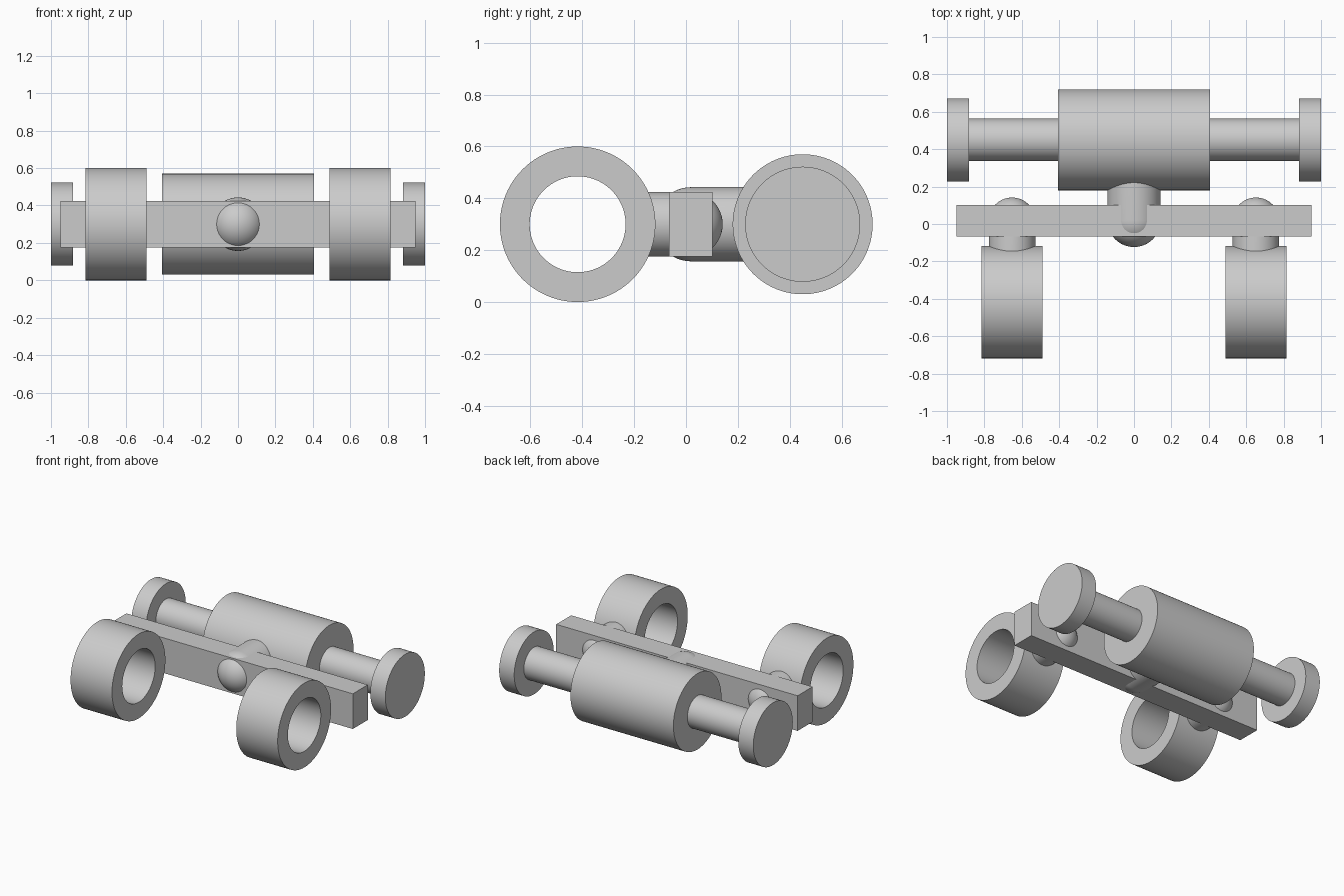
import bpy, bmesh, math
from mathutils import Vector

if "Cube" in bpy.data.objects:
    bpy.data.objects.remove(bpy.data.objects["Cube"])

grey = bpy.data.materials.new("plain grey")
grey.diffuse_color = (0.6, 0.6, 0.6, 1)
grey.use_nodes = True
grey.node_tree.nodes["Principled BSDF"].inputs["Base Color"].default_value = grey.diffuse_color
Z = 0.30  # height of every axis


def finish(name, bm):
    bmesh.ops.remove_doubles(bm, verts=bm.verts, dist=1e-5)
    bmesh.ops.recalc_face_normals(bm, faces=bm.faces)
    mesh = bpy.data.meshes.new(name)
    bm.to_mesh(mesh)
    bm.free()
    mesh.materials.append(grey)
    ob = bpy.data.objects.new(name, mesh)
    bpy.context.collection.objects.link(ob)
    bpy.context.view_layer.objects.active = ob
    ob.select_set(True)
    bpy.ops.object.shade_smooth_by_angle(angle=math.radians(35))
    ob.select_set(False)
    return ob


def lathe(name, profile, axis, origin, closed=False, steps=96):
    """Spin (distance along axis, radius) points about the x or y axis."""
    bm = bmesh.new()
    along = Vector((1, 0, 0)) if axis == "x" else Vector((0, 1, 0))
    up = Vector((0, 0, 1))
    verts = [bm.verts.new(Vector(origin) + along * a + up * r) for a, r in profile]
    edges = [bm.edges.new(p) for p in zip(verts, verts[1:])]
    if closed:
        edges.append(bm.edges.new((verts[-1], verts[0])))
    bmesh.ops.spin(bm, geom=verts + edges, cent=origin, axis=along,
                   angle=math.tau, steps=steps, use_merge=True)
    return finish(name, bm)


def round_pin(name, x, y, radius, end):
    """Rod along y with a hemispherical end at y and a flat end at the other."""
    s = 1 if end > y else -1
    prof = [(y - s * radius * math.cos(t), radius * math.sin(t))
            for t in (i * math.pi / 32 for i in range(17))]
    prof[0] = (y - s * radius, 0)
    lathe(name, prof + [(end, radius), (end, 0)], "y", (x, 0, Z))


# Cross bar
bm = bmesh.new()
bmesh.ops.create_cube(bm, size=1)
for v in bm.verts:
    v.co = (v.co.x * 1.9, v.co.y * 0.168 + 0.018, v.co.z * 0.25 + Z)
finish("cross_bar", bm)

# Rear roller: drum, thin axle and end discs in one turned profile
half = [(0.405, 0.27), (0.405, 0.113), (0.882, 0.113), (0.882, 0.222), (1, 0.222), (1, 0)]
lathe("rear_roller", [(-a, r) for a, r in reversed(half)] + half, "x", (0, 0.45, Z))

# Centre pin joining the bar to the roller drum
round_pin("centre_pin", 0, 0.02, 0.143, 0.4)

# Front rings and the pins that hold them
for side, x in (("left", -0.652), ("right", 0.652)):
    w = 0.163
    lathe(side + "_ring", [(-w, 0.3), (w, 0.3), (w, 0.185), (-w, 0.185)],
          "x", (x, -0.418, Z), closed=True)
    round_pin(side + "_ring_pin", x, 0.017, 0.1245, -0.19)
